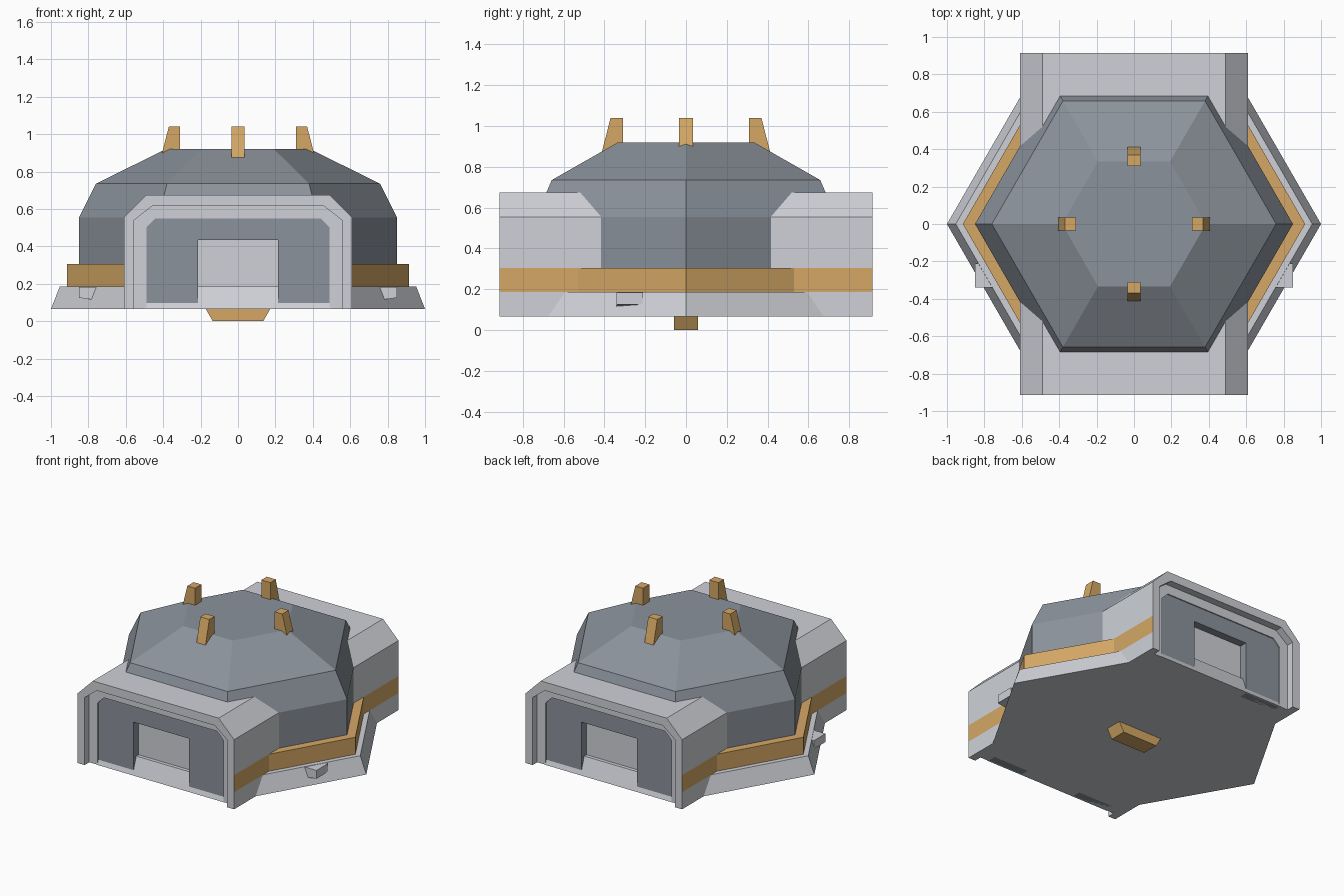
import bpy, bmesh
from math import cos, sin, pi
from mathutils import Matrix

cube = bpy.data.objects.get("Cube")
if cube:
    bpy.data.objects.remove(cube, do_unlink=True)


def material(name, rgb):
    m = bpy.data.materials.new(name)
    m.use_nodes = True
    m.diffuse_color = (*rgb, 1)
    bsdf = next(n for n in m.node_tree.nodes if n.type == 'BSDF_PRINCIPLED')
    bsdf.inputs["Base Color"].default_value = (*rgb, 1)
    return m


LIGHT = material("light_grey", (0.62, 0.64, 0.68))
SLATE = material("slate_grey", (0.26, 0.29, 0.33))
GOLD = material("ochre", (0.66, 0.39, 0.13))

BOTTOM, BAND_LOW, BAND_TOP = 0.065, 0.185, 0.305
GATE_HALF, GATE_END = 0.61, 0.915


def finish(bm, name, mats):
    bmesh.ops.recalc_face_normals(bm, faces=bm.faces)
    me = bpy.data.meshes.new(name)
    bm.to_mesh(me)
    bm.free()
    for m in mats:
        me.materials.append(m)
    ob = bpy.data.objects.new(name, me)
    bpy.context.scene.collection.objects.link(ob)
    return ob


def hex_stack(name, mat, rings):
    """Six-sided solid through (radius, height) rings, corners on the x axis."""
    bm = bmesh.new()
    loops = [[bm.verts.new((r * cos(i * pi / 3), r * sin(i * pi / 3), z))
              for i in range(6)] for r, z in rings]
    for a, b in zip(loops, loops[1:]):
        for i in range(6):
            j = (i + 1) % 6
            bm.faces.new((a[i], a[j], b[j], b[i]))
    bm.faces.new(loops[0])
    bm.faces.new(loops[-1])
    return finish(bm, name, [mat])


def prism(name, mat, profile, y0, y1, turn=0, striped=False):
    """Extrude an (x, z) profile along y, then turn it about z."""
    bm = bmesh.new()
    face = bm.faces.new([bm.verts.new((x, y0, z)) for x, z in profile])
    ext = bmesh.ops.extrude_face_region(bm, geom=[face])
    verts = [v for v in ext["geom"] if isinstance(v, bmesh.types.BMVert)]
    bmesh.ops.translate(bm, verts=verts, vec=(0, y1 - y0, 0))
    if striped:
        # cut the outer walls at the band heights and paint between them
        for h in (BAND_LOW, BAND_TOP):
            walls = [f for f in bm.faces
                     if all(abs(abs(v.co.x) - GATE_HALF) < 1e-4 for v in f.verts)]
            geom = walls + list({e for f in walls for e in f.edges}) \
                + list({v for f in walls for v in f.verts})
            bmesh.ops.bisect_plane(bm, geom=geom, plane_co=(0, 0, h), plane_no=(0, 0, 1))
        for f in bm.faces:
            c = f.calc_center_median()
            if abs(c.x) > GATE_HALF - 1e-3 and BAND_LOW < c.z < BAND_TOP:
                f.material_index = 1
    bmesh.ops.rotate(bm, verts=bm.verts, matrix=Matrix.Rotation(turn, 3, 'Z'))
    return finish(bm, name, [mat, GOLD])


def arch(w, shoulder, top_w, top):
    half = [(w, BOTTOM), (w, shoulder), (top_w, top)]
    return half + [(-x, z) for x, z in reversed(half)]


# Hexagonal base, band and dome
hex_stack("base_skirt", LIGHT, [(1.0, BOTTOM), (0.953, BAND_LOW)])
hex_stack("base_band", GOLD, [(0.915, BAND_LOW - 0.03), (0.915, BAND_TOP)])
hex_stack("dome", SLATE, [(0.85, 0.28), (0.85, 0.555), (0.76, 0.735), (0.385, 0.92)])

# Gate hall running front to back, with stepped frames at both ends
outer = arch(GATE_HALF, 0.555, 0.49, 0.675)
middle = arch(0.555, 0.54, 0.46, 0.615)
inner = arch(0.49, 0.50, 0.44, 0.55)
door = [(0.215, BOTTOM), (0.215, 0.435), (-0.215, 0.435), (-0.215, BOTTOM)]
BACK = 0.80
prism("gate_hall", LIGHT, outer, -BACK, BACK, striped=True)
for side, turn in (("front", 0), ("back", pi)):
    prism(side + "_outer_frame", LIGHT, outer + middle[::-1], -GATE_END, -BACK, turn, True)
    prism(side + "_inner_frame", LIGHT, middle + inner[::-1], -0.863, -BACK, turn)
    prism(side + "_door_panel", SLATE, inner + door[::-1], -0.855, -BACK, turn)

# Roof prongs
prong = [(0.31, 0.85), (0.418, 0.85), (0.37, 1.04), (0.31, 1.04)]
for i, side in enumerate(("left", "back", "right", "front")):
    prism(side + "_roof_prong", GOLD, prong, -0.035, 0.035, i * pi / 2)

# Small outlets on the skirt
for side, s in (("left", 1), ("right", -1)):
    outlet = [(s * x, z) for x, z in
              ((0.74, 0.183), (0.775, 0.115), (0.85, 0.125), (0.85, 0.183))]
    prism(side + "_outlet", LIGHT, outlet, -0.34, -0.21)

# Keel block underneath
keel = [(-0.135, 0), (0.135, 0), (0.175, BOTTOM + 0.005), (-0.175, BOTTOM + 0.005)]
prism("keel_block", GOLD, keel, -0.06, 0.06)
